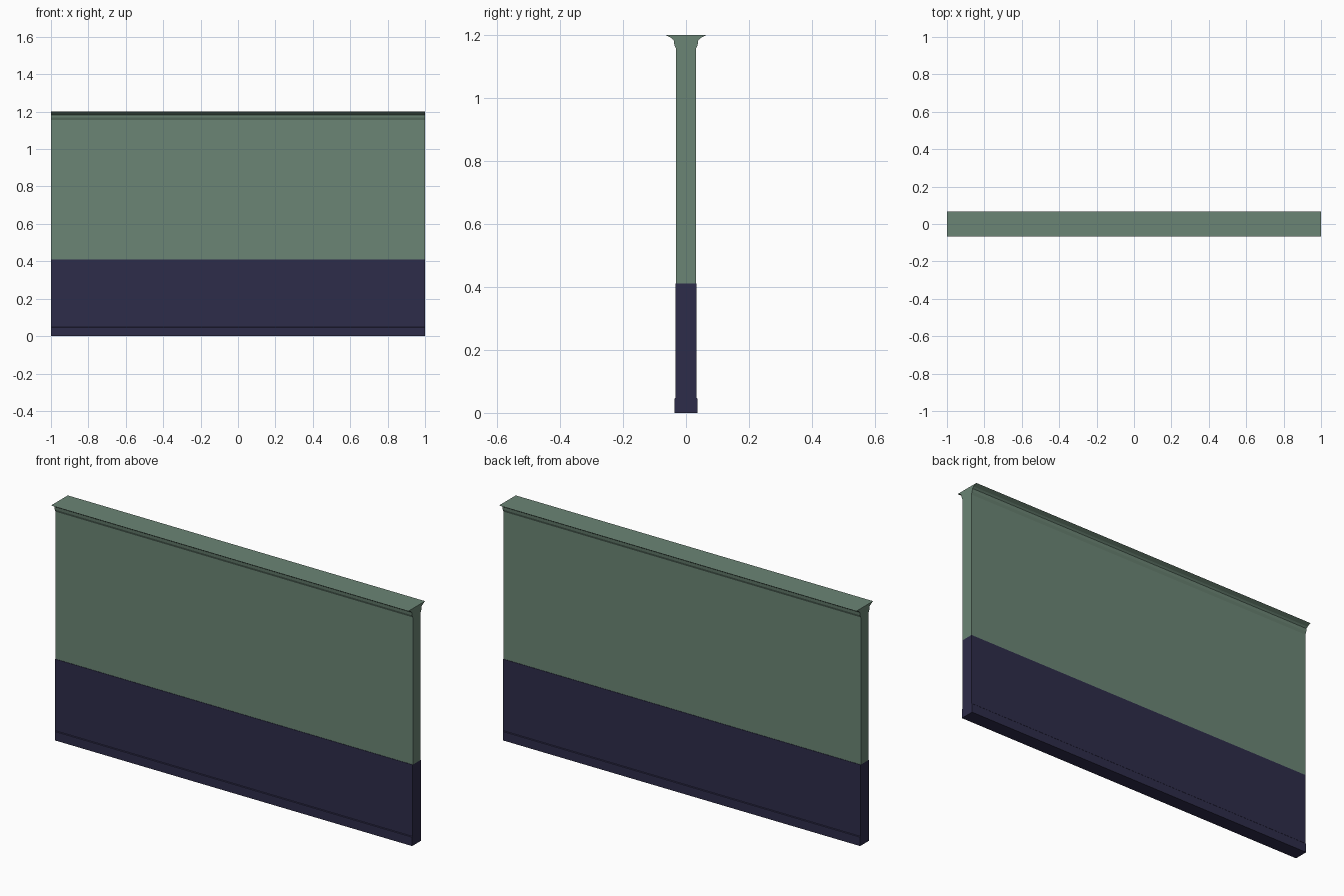
import bpy
import bmesh

cube = bpy.data.objects.get("Cube")
if cube:
    bpy.data.objects.remove(cube, do_unlink=True)


def make_material(name, color):
    mat = bpy.data.materials.new(name)
    mat.use_nodes = True
    mat.diffuse_color = color
    mat.node_tree.nodes["Principled BSDF"].inputs["Base Color"].default_value = color
    return mat


def extrude_profile(name, half_profile, mat, length=2.0):
    """Mirror a (half depth, height) profile and extrude it along x."""
    outline = half_profile + [(-y, z) for y, z in reversed(half_profile)]
    bm = bmesh.new()
    end = bm.faces.new([bm.verts.new((-length / 2, y, z)) for y, z in outline])
    result = bmesh.ops.extrude_face_region(bm, geom=[end], use_keep_orig=True)
    moved = [v for v in result["geom"] if isinstance(v, bmesh.types.BMVert)]
    bmesh.ops.translate(bm, vec=(length, 0, 0), verts=moved)
    bmesh.ops.recalc_face_normals(bm, faces=bm.faces)
    mesh = bpy.data.meshes.new(name)
    bm.to_mesh(mesh)
    bm.free()
    mesh.materials.append(mat)
    obj = bpy.data.objects.new(name, mesh)
    bpy.context.collection.objects.link(obj)
    return obj


green = make_material("sage green paint", (0.147, 0.235, 0.178, 1))
navy = make_material("dark navy paint", (0.027, 0.025, 0.068, 1))

# Lower wall with a slightly proud skirting board
extrude_profile("lower_wall", [(0.036, 0), (0.036, 0.045), (0.033, 0.048),
                               (0.033, 0.41)], navy)

# Upper wall flaring into a moulded cornice
extrude_profile("upper_wall_and_cornice",
                [(0.031, 0.41), (0.031, 1.155), (0.037, 1.168),
                 (0.039, 1.183), (0.047, 1.19), (0.067, 1.2)], green)
